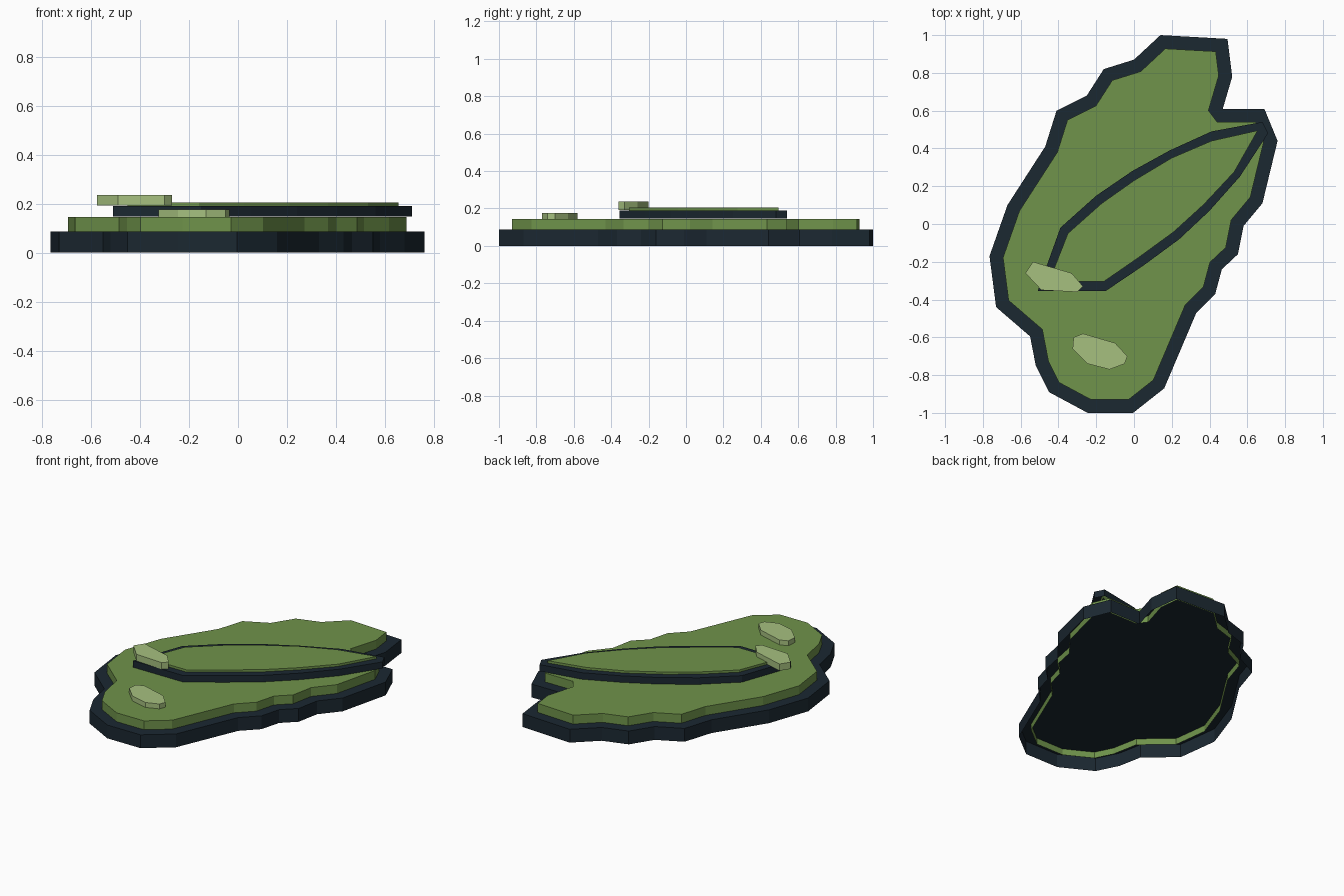
import bpy
import bmesh
from mathutils import Vector

if "Cube" in bpy.data.objects:
    bpy.data.objects.remove(bpy.data.objects["Cube"])


def material(name, rgb):
    m = bpy.data.materials.new(name)
    m.diffuse_color = (*rgb, 1)
    m.use_nodes = True
    m.node_tree.nodes["Principled BSDF"].inputs["Base Color"].default_value = m.diffuse_color
    return m


DARK = material("dark_slate", (0.011, 0.021, 0.031))
GREEN = material("leaf_green", (0.16, 0.293, 0.07))
PALE = material("pale_green", (0.38, 0.53, 0.212))


def lid(name, outline, z0, z1, mat):
    """Flat top with straight walls, open underneath; clockwise outline."""
    bm = bmesh.new()
    low = [bm.verts.new((x, y, z0)) for x, y in outline]
    high = [bm.verts.new((x, y, z1)) for x, y in outline]
    n = len(low)
    for i in range(n):
        j = (i + 1) % n
        bm.faces.new((low[j], low[i], high[i], high[j]))
    bm.faces.new(high[::-1])
    me = bpy.data.meshes.new(name)
    bm.to_mesh(me)
    bm.free()
    me.materials.append(mat)
    ob = bpy.data.objects.new(name, me)
    bpy.context.collection.objects.link(ob)
    return ob


def inset(outline, d):
    """Mitred inset; sharp inward corners are bevelled."""
    pts = [Vector(p) for p in outline]
    result = []
    for i, p in enumerate(pts):
        a = (p - pts[i - 1]).normalized()
        b = (pts[(i + 1) % len(pts)] - p).normalized()
        na, nb = Vector((a.y, -a.x)), Vector((b.y, -b.x))
        if a.cross(b) > 0 and a.dot(b) < 0.5:
            result += [p + na * d + a * 0.03, p + nb * d - b * 0.03]
        else:
            result.append(p + (na + nb) * d / (1 + na.dot(nb)))
    return [tuple(p) for p in result]


# Jagged outer silhouette, clockwise from the far end
BODY = [(.14, 1), (.495, .98), (.52, .78), (.47, .61), (.69, .61), (.76, .44),
        (.68, .11), (.58, -.01), (.55, -.16), (.465, -.24), (.43, -.37),
        (.33, -.47), (.16, -.87), (-.005, -1), (-.245, -1), (-.45, -.89),
        (-.52, -.75), (-.55, -.595), (-.73, -.44), (-.765, -.17), (-.67, .1),
        (-.47, .41), (-.41, .6), (-.25, .68), (-.16, .82), (0, .87)]

# Dark border lid, with the green body pushed through it
lid("dark_border", BODY, 0, 0.087, DARK)
lid("green_body", inset(BODY, 0.07), 0.046, 0.145, GREEN)

# Long pointed fin: dark rim lid with a green centre
FIN = [(.68, .54), (.71, .48), (.56, .25), (.4, .07), (.24, -.08), (.05, -.22),
       (-.15, -.355), (-.51, -.355), (-.39, -.02), (-.2, .15), (-.01, .28),
       (.19, .39), (.41, .49)]
FIN_CENTRE = [(.655, .495), (.53, .275), (.368, .102), (.21, -.042),
              (.025, -.177), (-.16, -.305), (-.45, -.305), (-.35, -.05),
              (-.17, .11), (0, .23), (.2, .35), (.41, .44)]
lid("fin_rim", FIN, 0.147, 0.19, DARK)
lid("fin_centre", FIN_CENTRE, 0.16, 0.205, GREEN)

# Pale raised spots
SPOT_A = [(-.535, -.2), (-.33, -.26), (-.27, -.33), (-.3, -.36), (-.49, -.35),
          (-.575, -.26)]
SPOT_B = [(-.32, -.6), (-.27, -.58), (-.1, -.63), (-.035, -.7), (-.05, -.74),
          (-.13, -.77), (-.245, -.74), (-.325, -.66)]
lid("fin_spot", SPOT_A, 0.192, 0.236, PALE)
lid("body_spot", SPOT_B, 0.133, 0.177, PALE)
